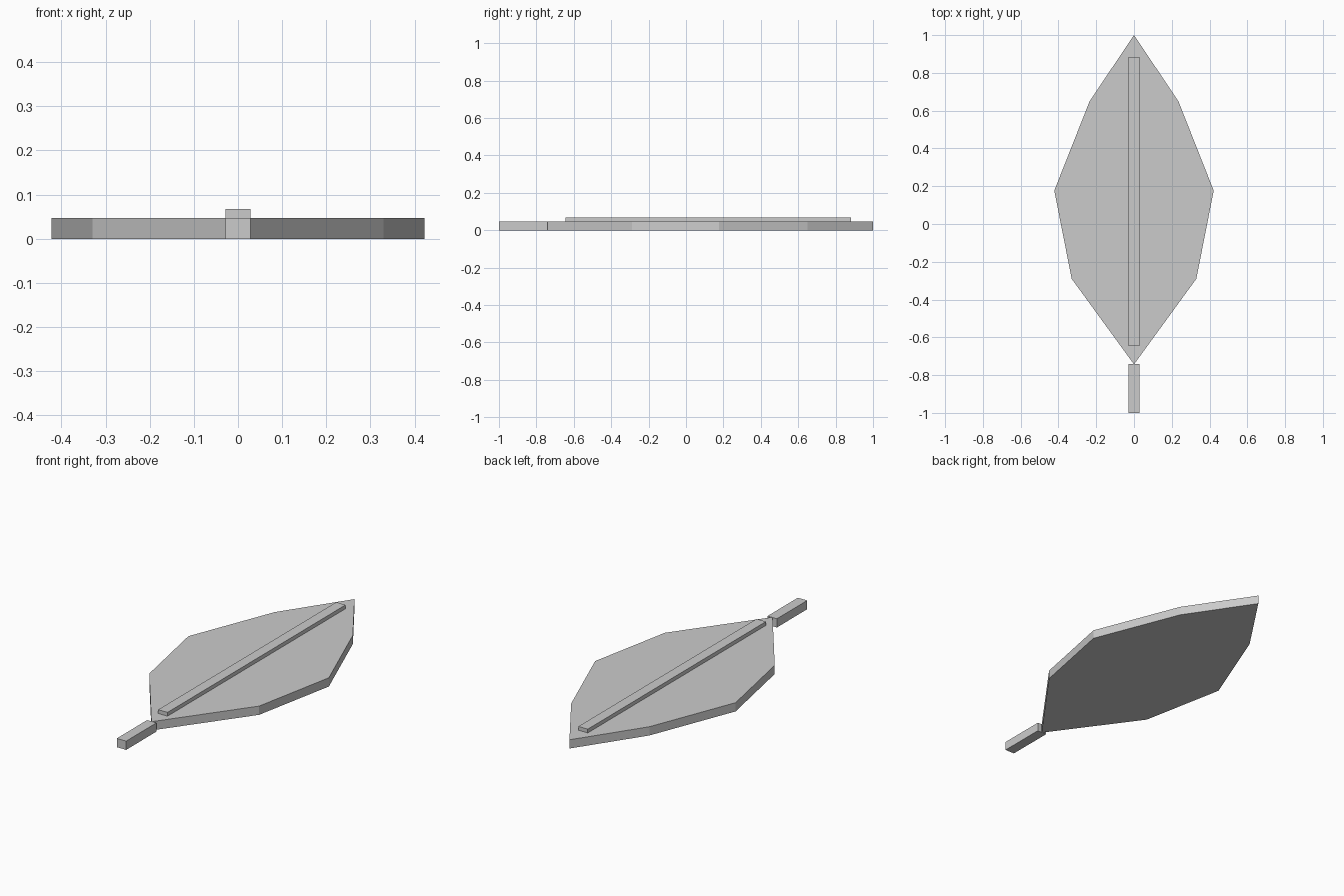
import bpy
import bmesh

cube = bpy.data.objects.get("Cube")
if cube:
    bpy.data.objects.remove(cube, do_unlink=True)

# One plain grey for the whole leaf
GREY = (0.6, 0.6, 0.6, 1.0)
grey = bpy.data.materials.new("light_grey")
grey.use_nodes = True
grey.diffuse_color = GREY
grey.node_tree.nodes["Principled BSDF"].inputs["Base Color"].default_value = GREY


def slab(name, outline, z0, z1):
    """Extrude a flat outline from z0 up to z1."""
    bm = bmesh.new()
    base = bm.faces.new([bm.verts.new((x, y, z0)) for x, y in outline])
    top = bmesh.ops.extrude_face_region(bm, geom=[base], use_keep_orig=True)
    verts = [v for v in top["geom"] if isinstance(v, bmesh.types.BMVert)]
    bmesh.ops.translate(bm, verts=verts, vec=(0, 0, z1 - z0))
    bmesh.ops.recalc_face_normals(bm, faces=bm.faces)
    mesh = bpy.data.meshes.new(name)
    bm.to_mesh(mesh)
    bm.free()
    mesh.materials.append(grey)
    obj = bpy.data.objects.new(name, mesh)
    bpy.context.collection.objects.link(obj)
    return obj


def strip(half, y0, y1):
    return [(-half, y0), (half, y0), (half, y1), (-half, y1)]


THICK = 0.0475

# Leaf blade: right-hand edge mirrored between the two tips
edge = [(0.33, -0.29), (0.422, 0.177), (0.235, 0.65)]
blade = [(0, -0.743)] + edge + [(0, 1.0)] + [(-x, y) for x, y in reversed(edge)]
slab("leaf_blade", blade, 0, THICK)

# Raised midrib and stem
slab("midrib", strip(0.028, -0.645, 0.883), THICK, 0.068)
slab("stem", strip(0.028, -1.0, -0.74), 0, THICK)
